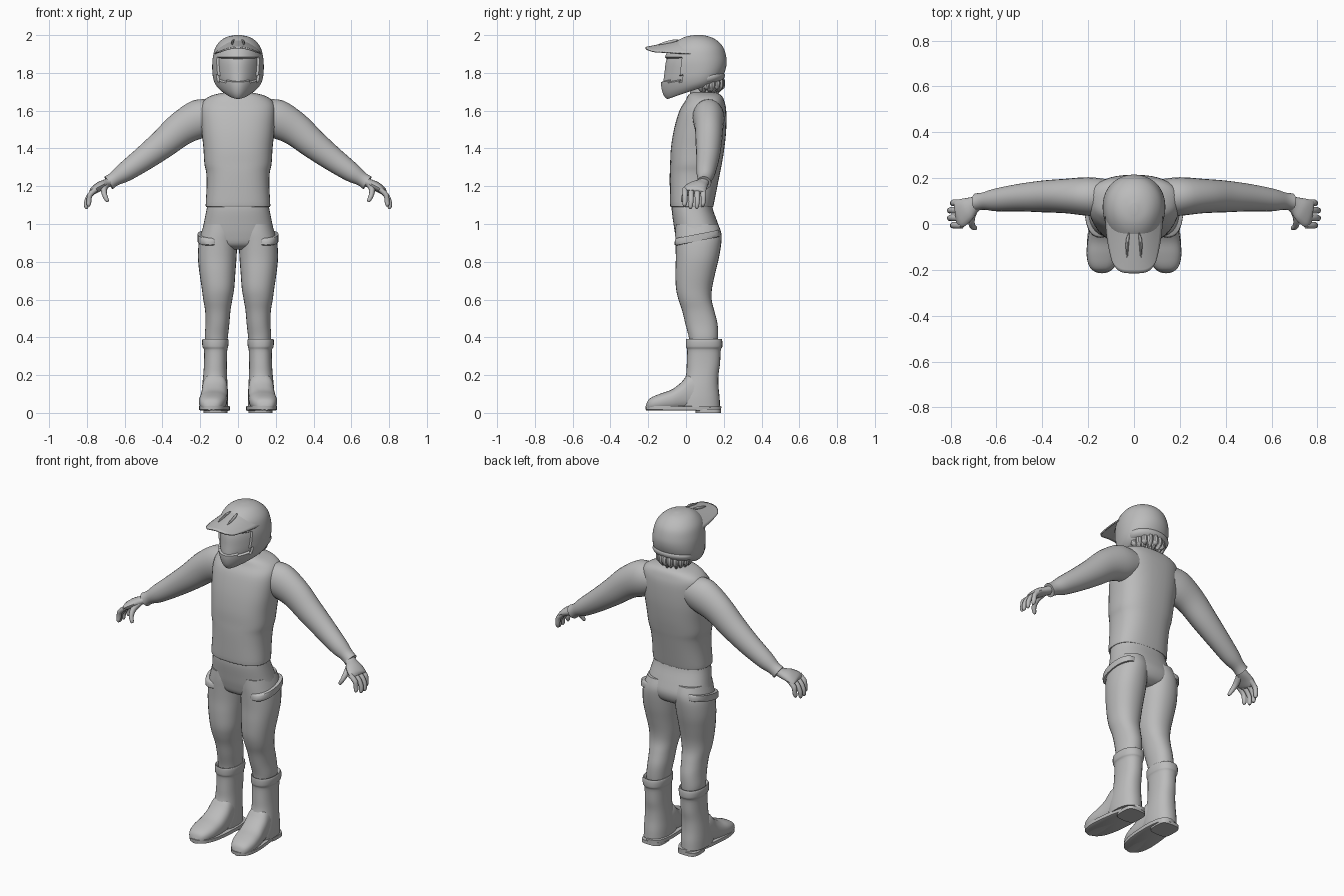
import bpy, bmesh, math
from mathutils import Vector as V

MAT = bpy.data.materials.new("matte grey")
MAT.diffuse_color = (0.5, 0.5, 0.5, 1)


def finish(name, bm, mirror=False):
    bmesh.ops.recalc_face_normals(bm, faces=bm.faces)
    me = bpy.data.meshes.new(name)
    bm.to_mesh(me)
    bm.free()
    me.materials.append(MAT)
    ob = bpy.data.objects.new(name, me)
    bpy.context.collection.objects.link(ob)
    if mirror:
        ob.modifiers.new("Mirror", 'MIRROR').use_mirror_merge = False
    return ob


def spline(rings, steps):
    """Catmull-Rom through rings given as flat number lists."""
    out = []
    n = len(rings)
    for i in range(n - 1):
        a, b, c, d = (rings[min(max(j, 0), n - 1)] for j in (i - 1, i, i + 1, i + 2))
        for s in range(steps):
            t = s / steps
            out.append([q + .5 * t * (r - p + t * (2 * p - 5 * q + 4 * r - s_ + t * (3 * (q - r) + s_ - p)))
                        for p, q, r, s_ in zip(a, b, c, d)])
    return out + [list(rings[-1])]


def loft_bm(bm, rings, seg=24, steps=4, power=2.0):
    """Skin closed rings: centre, half axis u, half axis v, egg (narrowing on the -v side)."""
    loops = []
    for r in spline(rings, steps):
        c, u, v, egg = V(r[0:3]), V(r[3:6]), V(r[6:9]), r[9]
        loop = []
        for k in range(seg):
            a = 2 * math.pi * k / seg
            ca, sa = math.cos(a), math.sin(a)
            x = math.copysign(abs(ca) ** (2 / power), ca)
            y = math.copysign(abs(sa) ** (2 / power), sa)
            loop.append(bm.verts.new(c + u * (x * (1 + egg * y)) + v * y))
        loops.append(loop)
    for a, b in zip(loops, loops[1:]):
        for k in range(seg):
            m = (k + 1) % seg
            bm.faces.new((a[k], a[m], b[m], b[k]))
    bm.faces.new(loops[0])
    bm.faces.new(loops[-1])


def loft(name, rings, mirror=False, **kw):
    bm = bmesh.new()
    loft_bm(bm, rings, **kw)
    return finish(name, bm, mirror)


def level(z, x0, x1, y0, y1, egg=0, zf=None, lean=0):
    """Ring round the z axis; zf lifts or drops its front, lean shears it in x."""
    rise = 0 if zf is None else (z - zf) / 2
    return [(x0 + x1) / 2, (y0 + y1) / 2, z - rise, (x1 - x0) / 2, 0, 0,
            lean, (y1 - y0) / 2, rise, egg]


def tube(pts):
    """Rings square to a path of (x, y, z, thickness radius, width radius)."""
    out = []
    for i, p in enumerate(pts):
        t = (V(pts[min(i + 1, len(pts) - 1)][:3]) - V(pts[max(i - 1, 0)][:3])).normalized()
        v = (V((0, 1, 0)) - t * t.y).normalized()
        u = t.cross(v).normalized() * p[3]
        out.append([*p[:3], *u, *(v * p[4]), 0])
    return out


# Shirt body with a small hem
loft("shirt", [level(z, -h, h, a, b, e) for z, h, a, b, e in (
    (1.092, .166, -.078, .143, 0), (1.10, .171, -.084, .146, 0), (1.2, .166, -.086, .166, 0),
    (1.27, .168, -.086, .18, 0), (1.32, .178, -.084, .19, 0), (1.4, .183, -.08, .203, 0),
    (1.5, .193, -.064, .213, 0), (1.6, .198, -.035, .213, 0), (1.65, .185, -.005, .203, .05),
    (1.68, .14, .01, .188, .05), (1.695, .08, .03, .16, 0))], seg=40, power=2.5)

# Hips of the trousers
loft("trouser_hips", [level(z, -h, h, a, b) for z, h, a, b in (
    (1.14, .157, -.07, .135), (1.08, .166, -.076, .142), (1.0, .182, -.066, .17),
    (.94, .192, -.056, .186), (.89, .165, -.04, .17), (.865, .08, .0, .13))], seg=40, power=2.4)

# Trouser legs with a bulge at the thigh pocket and knee
loft("trouser_leg", [level(*r) for r in (
    (1.0, .01, .18, -.055, .17), (.95, .002, .196, -.057, .187), (.9, .004, .208, -.056, .187),
    (.82, .008, .212, -.054, .174), (.74, .014, .204, -.056, .155), (.66, .02, .192, -.053, .138),
    (.6, .03, .184, -.04, .136), (.54, .04, .174, -.02, .15), (.47, .046, .172, -.003, .167),
    (.4, .054, .176, .015, .17), (.35, .06, .17, .02, .165))], mirror=True, seg=28, power=2.2)

# Slanted flap of the thigh pocket
loft("pocket_flap", [level(b, x, .214, y0, y1, 0, f) for b, f, x, y0, y1 in (
    (.968, .925, .08, -.05, .17), (.962, .917, .08, -.058, .176), (.935, .89, .08, -.06, .178),
    (.932, .886, .08, -.05, .168))], mirror=True, seg=28, steps=2, power=2.3)

# Sleeves
loft("sleeve", tube([
    (.12, .115, 1.575, .085, .08), (.2, .12, 1.558, .103, .084), (.3, .122, 1.505, .09, .075),
    (.4, .12, 1.422, .077, .069), (.5, .115, 1.345, .065, .06), (.6, .105, 1.274, .052, .05),
    (.655, .1, 1.238, .038, .038), (.685, .096, 1.218, .04, .038)]), mirror=True, seg=24)

# Hand: palm, fingers and thumb
bm = bmesh.new()
loft_bm(bm, tube([(.66, .098, 1.235, .025, .028), (.695, .085, 1.215, .024, .035),
                  (.73, .063, 1.2, .025, .053), (.762, .045, 1.18, .021, .062),
                  (.772, .043, 1.17, .012, .055)]), seg=16)
for i, y in enumerate((.092, .06, .027, -.005)):
    e = .012 if i in (0, 3) else 0
    loft_bm(bm, tube([(.75, y, 1.185, .014, .015), (.783, y, 1.155, .014, .015),
                      (.801 - e, y, 1.12, .013, .013), (.803 - e, y - .003, 1.09 + e, .011, .011),
                      (.801 - e, y - .004, 1.08 + e, .004, .004)]), seg=10, steps=3)
loft_bm(bm, tube([(.70, .06, 1.205, .018, .02), (.71, .02, 1.18, .016, .018),
                  (.705, -.008, 1.15, .013, .014), (.693, -.018, 1.125, .01, .01),
                  (.689, -.02, 1.117, .004, .004)]), seg=10, steps=3)
finish("hand", bm, True)

# Boot shaft with a rolled top
loft("boot_shaft", [level(*r) for r in (
    (.375, .07, .17, .02, .17), (.392, .055, .184, .003, .186), (.38, .05, .19, -.001, .192),
    (.35, .052, .188, .0, .192), (.33, .057, .18, .006, .184), (.26, .059, .18, .004, .18),
    (.2, .058, .184, .0, .172), (.14, .055, .19, -.02, .172), (.08, .052, .194, -.04, .178),
    (.03, .053, .194, -.04, .18))], mirror=True, seg=28, power=2.3)

# Boot foot, lofted from ankle to toe
loft("boot_foot", [[x, y, h / 2 + .012, w, 0, 0, 0, 0, h / 2, 0] for y, x, w, h in (
    (.13, .122, .06, .12), (.06, .122, .066, .19), (.015, .123, .068, .195), (-.025, .125, .07, .15),
    (-.075, .13, .073, .112), (-.13, .135, .072, .092), (-.175, .139, .06, .074),
    (-.2, .141, .042, .056), (-.211, .142, .018, .03))], mirror=True, seg=24, power=2.5)

# Sole and heel block
loft("boot_sole", [level(z, .122 - w, .122 + w, -.215 + d, .187 - d, -.08, f, -.018)
                   for z, f, w, d in ((.01, .014, .07, .008), (.012, .018, .077, .001),
                                      (.034, .036, .077, 0), (.036, .038, .07, .008))],
     mirror=True, seg=32, steps=1, power=2.6)
loft("boot_heel", [level(z, .055, .183, .05, .185) for z in (0, .02)],
     mirror=True, seg=24, steps=1, power=3.5)

# Neck
loft("neck", [level(z, -.065, .065, .02, .15) for z in (1.62, 1.8)], seg=24)

# Short hair under the back of the helmet
bm = bmesh.new()
for row, (rad, drop, n) in enumerate(((.088, 1.7, 11), (.078, 1.688, 10))):
    for i in range(n):
        a = math.radians(-15 + 210 * (i + .5 * row) / (n - .5))
        c, s = math.cos(a), math.sin(a)
        low = drop + .012 * (i % 2)
        loft_bm(bm, tube([(c * .07, .1 + s * .07, 1.79, .018, .018),
                          (c * rad, .1 + s * rad, 1.755, .019, .019),
                          (c * rad, .1 + s * rad, 1.725, .016, .016),
                          (c * (rad - .012), .1 + s * (rad - .012), low, .004, .004)]),
                seg=8, steps=3)
finish("hair", bm)

# Helmet shell: tilted egg rings, then the eye port pressed in
bm = bmesh.new()
loft_bm(bm, [level(b, -h, h, y0, y1, e, f) for f, b, y0, y1, h, e in (
    (1.675, 1.765, -.08, .15, .07, .35), (1.662, 1.752, -.1, .172, .088, .4),
    (1.69, 1.77, -.122, .186, .113, .36), (1.74, 1.8, -.132, .203, .128, .28),
    (1.8, 1.84, -.126, .214, .134, .2), (1.87, 1.88, -.116, .214, .133, .14),
    (1.93, 1.93, -.088, .2, .121, .1), (1.97, 1.965, -.045, .172, .095, .06),
    (1.992, 1.988, .0, .135, .06, 0), (2.0, 2.0, .045, .09, .015, 0))], seg=56, steps=5)
bmesh.ops.recalc_face_normals(bm, faces=bm.faces)
port = [f for f in bm.faces if f.calc_center_median().y < -.025
        and 1.752 < f.calc_center_median().z < 1.885]
bmesh.ops.inset_region(bm, faces=port, thickness=.005, depth=-.012, use_even_offset=True)
finish("helmet", bm)

# Goggle frame band round the lower edge of the shell's rear
loft("helmet_rear_rim", [level(b, -h, h, .03, y1, 0, f) for f, b, y1, h in (
    (1.735, 1.752, .178, .095), (1.745, 1.76, .194, .116), (1.765, 1.785, .207, .126),
    (1.78, 1.80, .2, .12))], seg=40, steps=2)

# Arched sun peak
bm = bmesh.new()
NU, NV = 20, 14
grid = []
for j in range(NV + 1):
    v = j / NV
    row = []
    for i in range(NU + 1):
        u = 2 * i / NU - 1
        w = .126 - .03 * v ** 2
        y = .01 - .225 * v + .05 * v * u ** 4 + .03 * u * u * (1 - v)
        z = 1.982 - .045 * v - (.08 - .058 * v) * u * u
        row.append(bm.verts.new((u * w, y, z)))
    grid.append(row)
for a, b in zip(grid, grid[1:]):
    for i in range(NU):
        bm.faces.new((a[i], a[i + 1], b[i + 1], b[i]))
peak = finish("helmet_peak", bm)
peak.modifiers.new("Solidify", 'SOLIDIFY').thickness = .008

# Twin vent ridges on the peak
loft("peak_vent", tube([(.022, -.04, 1.974, .003, .003), (.028, -.07, 1.968, .007, .008),
                        (.03, -.11, 1.958, .006, .008), (.03, -.145, 1.95, .002, .002)]),
     mirror=True, seg=10)

# Smooth shading with crisp edges
bpy.ops.object.select_all(action='SELECT')
bpy.context.view_layer.objects.active = peak
bpy.ops.object.shade_smooth_by_angle(angle=math.radians(40))
